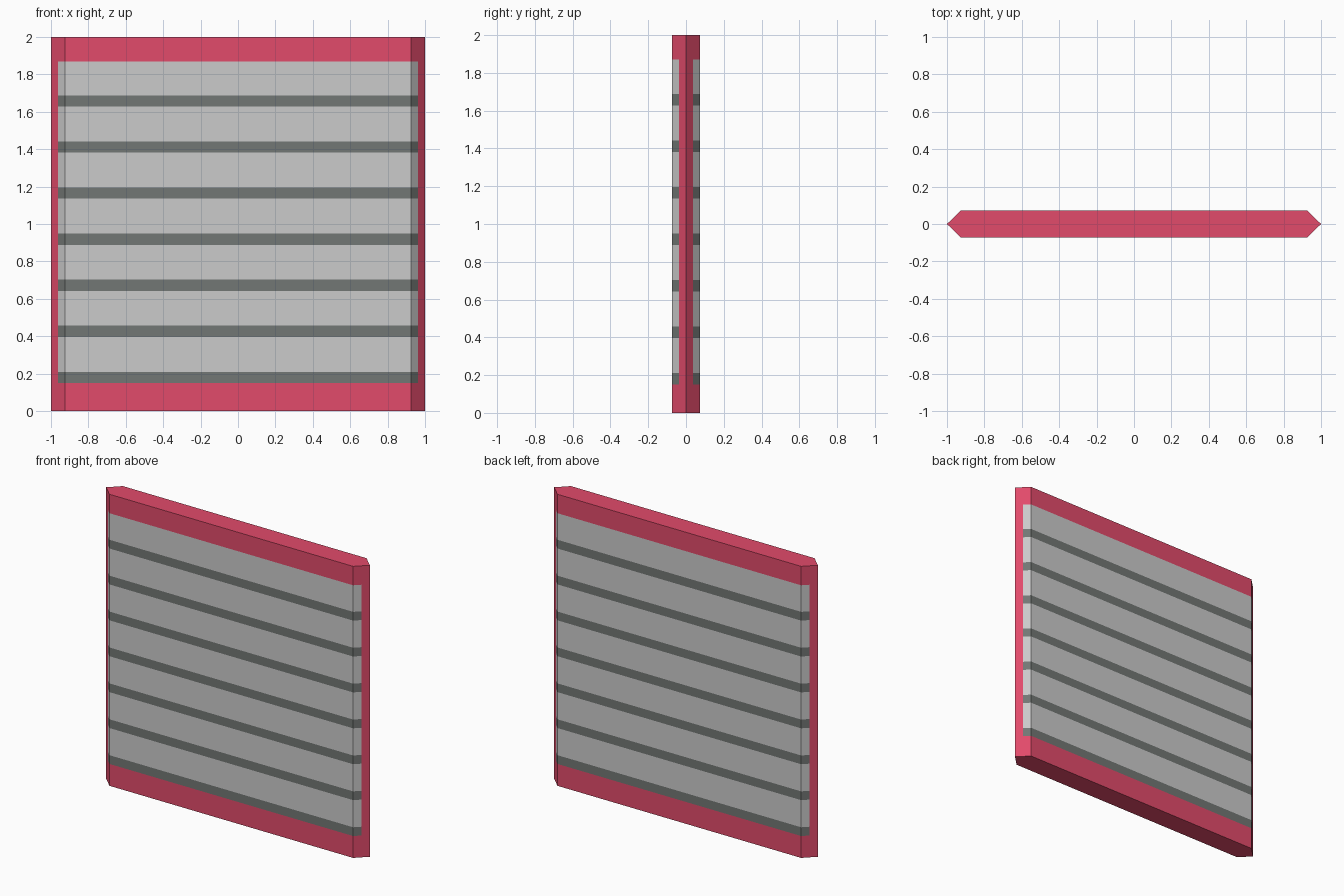
import bpy, bmesh
from mathutils import Vector

if "Cube" in bpy.data.objects:
    bpy.data.objects.remove(bpy.data.objects["Cube"])


def material(name, color):
    m = bpy.data.materials.new(name)
    m.diffuse_color = (*color, 1)
    m.use_nodes = True
    m.node_tree.nodes["Principled BSDF"].inputs["Base Color"].default_value = m.diffuse_color
    return m


HALF_X, CORNER_X, HALF_Y = 1.0, 0.925, 0.073
INSET_X = 0.963                 # edge of the slatted area on the bevelled ends
Z0, Z1, STEP, GAP = 0.15, 1.87, 0.2463, 0.06
gaps = [(Z0 + i * STEP, Z0 + i * STEP + GAP) for i in range(7)]

bm = bmesh.new()

# Panel body: hexagonal outline extruded upwards
outline = [(-HALF_X, 0), (-CORNER_X, -HALF_Y), (CORNER_X, -HALF_Y),
           (HALF_X, 0), (CORNER_X, HALF_Y), (-CORNER_X, HALF_Y)]
base = bm.faces.new([bm.verts.new((x, y, 0)) for x, y in outline])
ext = bmesh.ops.extrude_face_region(bm, geom=[base], use_keep_orig=True)
top = [v for v in ext["geom"] if isinstance(v, bmesh.types.BMVert)]
bmesh.ops.translate(bm, verts=top, vec=(0, 0, 2))


# Score lines where the frame, slats and gaps meet
def score(co, no):
    bmesh.ops.bisect_plane(bm, geom=bm.verts[:] + bm.edges[:] + bm.faces[:],
                           dist=1e-5, plane_co=co, plane_no=no)


for x in (-INSET_X, INSET_X):
    score(Vector((x, 0, 0)), Vector((1, 0, 0)))
for z in [Z1] + [z for pair in gaps for z in pair]:
    score(Vector((0, 0, z)), Vector((0, 0, 1)))
bmesh.ops.recalc_face_normals(bm, faces=bm.faces[:])

# Colours: 0 frame, 1 slat, 2 gap between slats
for f in bm.faces:
    c = f.calc_center_median()
    if abs(c.x) < INSET_X and Z0 < c.z < Z1:
        f.material_index = 2 if any(a < c.z < b for a, b in gaps) else 1

mesh = bpy.data.meshes.new("slatted_panel")
bm.to_mesh(mesh)
bm.free()
for m in (material("red_frame", (0.76, 0.07, 0.147)),
          material("light_slat", (0.58, 0.58, 0.58)),
          material("dark_gap", (0.17, 0.185, 0.177))):
    mesh.materials.append(m)
panel = bpy.data.objects.new("slatted_panel", mesh)
bpy.context.collection.objects.link(panel)
